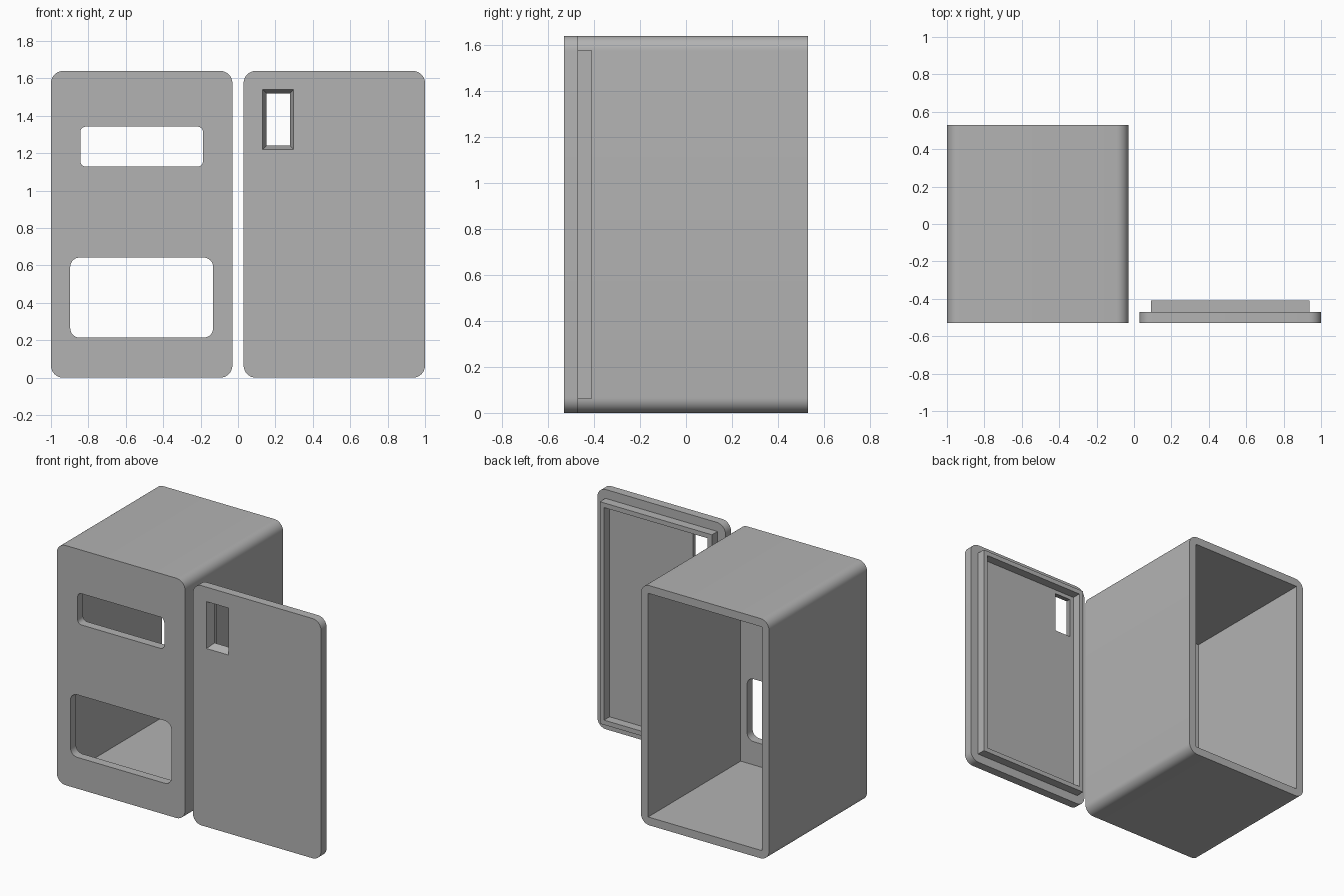
import bpy, bmesh
from math import pi, cos, sin, radians

if "Cube" in bpy.data.objects:
    bpy.data.objects.remove(bpy.data.objects["Cube"], do_unlink=True)

FRONT, BACK, HEIGHT = -0.53, 0.53, 1.64
WALL, PLATE, CORNER = 0.055, 0.06, 0.065

plastic = bpy.data.materials.new("grey_plastic")
plastic.use_nodes = True
GREY = (0.45, 0.45, 0.45, 1)
plastic.diffuse_color = GREY
plastic.node_tree.nodes["Principled BSDF"].inputs["Base Color"].default_value = GREY


def outline(x0, x1, z0, z1, r, steps=8):
    """Rectangle in the xz plane, with rounded corners if r > 0."""
    if r == 0:
        return [(x1, z1), (x0, z1), (x0, z0), (x1, z0)]
    centres = [(x1 - r, z1 - r), (x0 + r, z1 - r), (x0 + r, z0 + r), (x1 - r, z0 + r)]
    points = []
    for quarter, (cx, cz) in enumerate(centres):
        for i in range(steps + 1):
            a = (quarter + i / steps) * pi / 2
            points.append((cx + r * cos(a), cz + r * sin(a)))
    return points


def prism(name, rect, y0, y1, r=0.0, taper=0.0):
    """Extrude a rectangle from y0 to y1, shrinking it by taper on the way."""
    x0, x1, z0, z1 = rect
    t = taper
    near = outline(x0, x1, z0, z1, r)
    far = outline(x0 + t, x1 - t, z0 + t, z1 - t, r)
    bm = bmesh.new()
    a = [bm.verts.new((x, y0, z)) for x, z in near]
    b = [bm.verts.new((x, y1, z)) for x, z in far]
    bm.faces.new(a)
    bm.faces.new(b[::-1])
    for i in range(len(a)):
        j = (i + 1) % len(a)
        bm.faces.new((a[i], b[i], b[j], a[j]))
    bmesh.ops.recalc_face_normals(bm, faces=bm.faces)
    mesh = bpy.data.meshes.new(name)
    bm.to_mesh(mesh)
    bm.free()
    mesh.materials.append(plastic)
    obj = bpy.data.objects.new(name, mesh)
    bpy.context.collection.objects.link(obj)
    return obj


def combine(obj, other, operation="DIFFERENCE"):
    """Apply a boolean and discard the second object."""
    mod = obj.modifiers.new("boolean", "BOOLEAN")
    mod.operation, mod.solver, mod.object = operation, "EXACT", other
    bpy.context.view_layer.objects.active = obj
    bpy.ops.object.modifier_apply(modifier=mod.name)
    bpy.data.objects.remove(other, do_unlink=True)


def inset(rect, d):
    x0, x1, z0, z1 = rect
    return (x0 + d, x1 - d, z0 + d, z1 - d)


# Case: rounded shell, open at the back, with two front windows
case_rect = (-1, -0.03, 0, HEIGHT)
case = prism("case", case_rect, FRONT, BACK, CORNER)
combine(case, prism("cavity", inset(case_rect, WALL), FRONT + PLATE, BACK + 0.1))
for rect, r in (((-0.843, -0.187, 1.128, 1.342), 0.03),
                ((-0.897, -0.133, 0.214, 0.642), 0.05)):
    combine(case, prism("window", rect, FRONT - 0.1, FRONT + 0.1, r))

# Lid: rounded plate with a raised square rim and a tapered slot
lid_rect = (0.03, 1, 0, HEIGHT)
lid_back = FRONT + PLATE
lid = prism("lid", lid_rect, FRONT, lid_back, CORNER)
combine(lid, prism("slot", (0.125, 0.305, 1.213, 1.548),
                   FRONT - 0.02, lid_back + 0.02, taper=0.035))
rim_rect = inset(lid_rect, 0.061)
rim = prism("lid_rim", rim_rect, lid_back, lid_back + PLATE)
combine(rim, prism("rim_opening", inset(rim_rect, 0.032), lid_back - 0.1, lid_back + 0.1))
combine(lid, rim, "UNION")

# Smooth the rounded corners, keep the edges sharp
for obj in (case, lid):
    bpy.ops.object.select_all(action="DESELECT")
    obj.select_set(True)
    bpy.context.view_layer.objects.active = obj
    bpy.ops.object.shade_smooth_by_angle(angle=radians(30))
